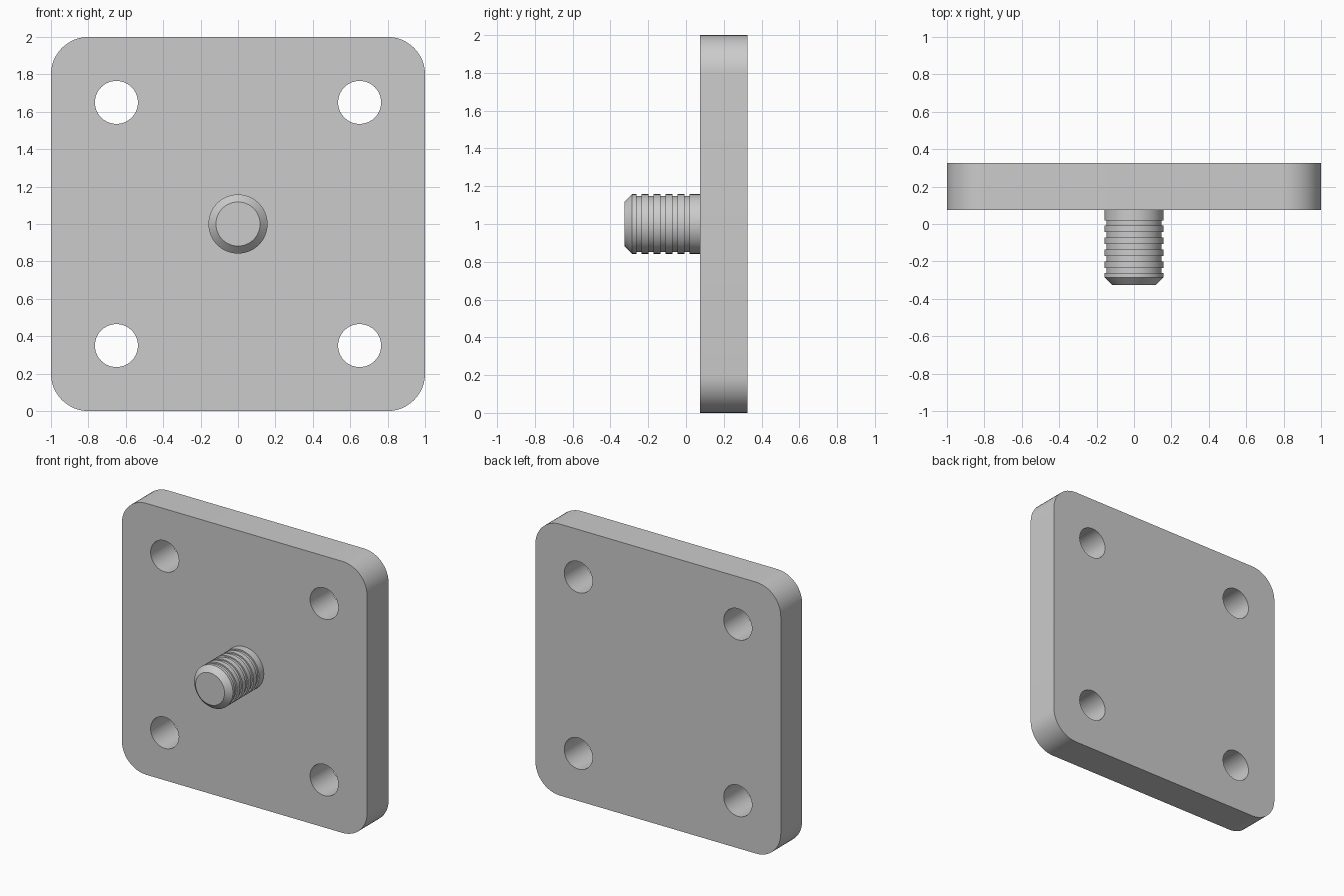
import bpy, bmesh
from math import cos, sin, pi, radians

if "Cube" in bpy.data.objects:
    bpy.data.objects.remove(bpy.data.objects["Cube"])

CZ = 1.0                 # height of the plate centre
FRONT, BACK = 0.075, 0.325


def arc(cx, cz, r, a0, a1, n):
    return [(cx + r * cos(a0 + (a1 - a0) * i / n),
             cz + r * sin(a0 + (a1 - a0) * i / n)) for i in range(n + 1)]


def finish(obj):
    # merge seams, fix normals, smooth only the round surfaces
    bm = bmesh.new()
    bm.from_mesh(obj.data)
    bmesh.ops.remove_doubles(bm, verts=bm.verts, dist=1e-5)
    bmesh.ops.recalc_face_normals(bm, faces=bm.faces)
    bm.to_mesh(obj.data)
    bm.free()
    bpy.ops.object.select_all(action='DESELECT')
    obj.select_set(True)
    bpy.context.view_layer.objects.active = obj
    bpy.ops.object.shade_smooth_by_angle(angle=radians(30))


# mounting plate: rounded square outline with four bolt holes
outline = []
for k, (sx, sz) in enumerate([(1, 1), (-1, 1), (-1, -1), (1, -1)]):
    outline += arc(sx * 0.8, sz * 0.8, 0.2, k * pi / 2, (k + 1) * pi / 2, 12)
loops = [outline]
for sx in (-1, 1):
    for sz in (-1, 1):
        loops.append(arc(sx * 0.65, sz * 0.65, 0.115, 0, 2 * pi, 40)[:-1])

curve = bpy.data.curves.new("plate_outline", 'CURVE')
curve.dimensions = '2D'
curve.fill_mode = 'BOTH'
curve.extrude = (BACK - FRONT) / 2
for pts in loops:
    s = curve.splines.new('POLY')
    s.points.add(len(pts) - 1)
    for p, (x, z) in zip(s.points, pts):
        p.co = (x, z, 0, 1)
    s.use_cyclic_u = True
plate = bpy.data.objects.new("mounting_plate", curve)
bpy.context.collection.objects.link(plate)
plate.rotation_euler = (pi / 2, 0, 0)
plate.location = (0, (FRONT + BACK) / 2, CZ)
plate.select_set(True)
bpy.context.view_layer.objects.active = plate
bpy.ops.object.convert(target='MESH')
finish(bpy.context.view_layer.objects.active)

# grooved stud: profile of (radius, y) turned about the y axis
R, CORE = 0.158, 0.148
profile = [(0, -0.325), (0.118, -0.325), (R, -0.285)]
for i in range(5):
    y = -0.249 + 0.0637 * i
    profile += [(R, y - 0.014), (CORE, y - 0.014), (CORE, y + 0.014), (R, y + 0.014)]
profile += [(R, FRONT + 0.01), (0, FRONT + 0.01)]

bm = bmesh.new()
verts = [bm.verts.new((r, y, 0)) for r, y in profile]
edges = [bm.edges.new(pair) for pair in zip(verts, verts[1:])]
bmesh.ops.spin(bm, geom=verts + edges, cent=(0, 0, 0), axis=(0, 1, 0),
               angle=2 * pi, steps=48, use_merge=True)
mesh = bpy.data.meshes.new("grooved_stud")
bm.to_mesh(mesh)
bm.free()
stud = bpy.data.objects.new("grooved_stud", mesh)
stud.location = (0, 0, CZ)
bpy.context.collection.objects.link(stud)
finish(stud)
